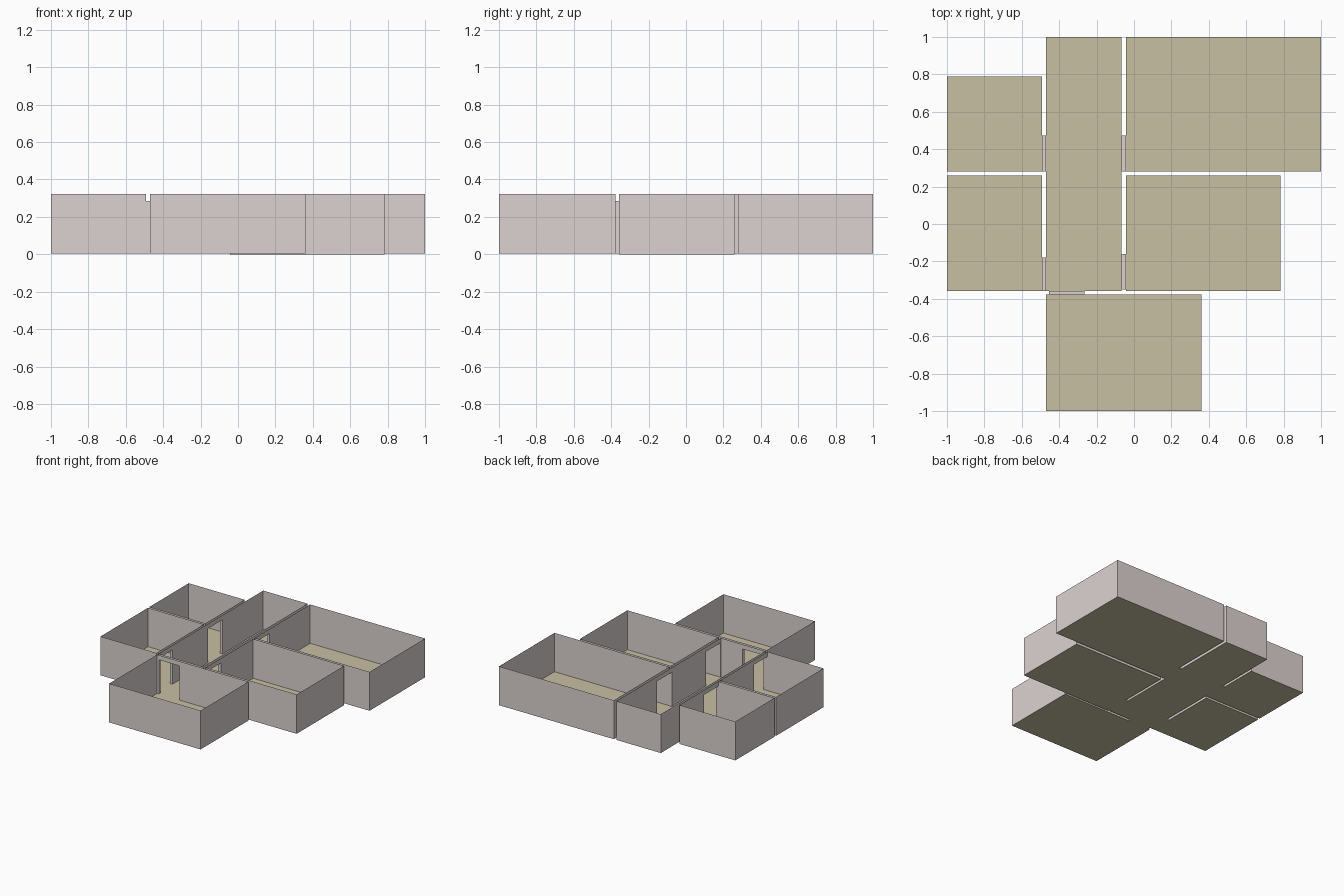
import bpy

if "Cube" in bpy.data.objects:
    bpy.data.objects.remove(bpy.data.objects["Cube"])

TOP, DOOR_TOP, BASE = 0.323, 0.285, 0.004


def material(name, rgb):
    m = bpy.data.materials.new(name)
    m.diffuse_color = (*rgb, 1)
    m.use_nodes = True
    m.node_tree.nodes["Principled BSDF"].inputs["Base Color"].default_value = m.diffuse_color
    return m


WALL = material("wall_paint", (0.72, 0.65, 0.64))
FLOOR = material("floor_finish", (0.58, 0.53, 0.37))


def add_mesh(name, quads, mat):
    me = bpy.data.meshes.new(name)
    verts = [v for q in quads for v in q]
    me.from_pydata(verts, [], [range(i, i + 4) for i in range(0, len(verts), 4)])
    me.materials.append(mat)
    ob = bpy.data.objects.new(name, me)
    bpy.context.collection.objects.link(ob)


def upright(p, q, z0, z1):
    return [(*p, z0), (*q, z0), (*q, z1), (*p, z1)]


def flat(x0, x1, y0, y1, z):
    return [(x0, y0, z), (x1, y0, z), (x1, y1, z), (x0, y1, z)]


def wall(axis, at, a, b, base, doors):
    """Thin wall on a line of constant axis, split around its door openings."""
    pt = (lambda t: (at, t)) if axis == "x" else (lambda t: (t, at))
    quads, pos = [], a
    for d0, d1 in sorted(doors):
        if d0 > pos:
            quads.append(upright(pt(pos), pt(d0), base, TOP))
        quads.append(upright(pt(d0), pt(d1), DOOR_TOP, TOP))
        pos = d1
    quads.append(upright(pt(pos), pt(b), base, TOP))
    return quads


def room(name, x0, x1, y0, y1, base=BASE, doors=None):
    doors = doors or {}
    sides = {"left": ("x", x0, y0, y1), "right": ("x", x1, y0, y1),
             "front": ("y", y0, x0, x1), "back": ("y", y1, x0, x1)}
    quads = []
    for side, spec in sides.items():
        quads += wall(*spec, base, doors.get(side, []))
    add_mesh(name + "_walls", quads, WALL)
    add_mesh(name + "_floor", [flat(x0, x1, y0, y1, base)], FLOOR)


def doorway(name, x0, x1, y0, y1, along):
    """Lined passage bridging the gap between two rooms."""
    if along == "x":
        jambs = [upright((x0, y), (x1, y), BASE, DOOR_TOP) for y in (y0, y1)]
    else:
        jambs = [upright((x, y0), (x, y1), BASE, DOOR_TOP) for x in (x0, x1)]
    add_mesh(name + "_lining", jambs + [flat(x0, x1, y0, y1, DOOR_TOP)], WALL)
    add_mesh(name + "_threshold", [flat(x0, x1, y0, y1, BASE)], FLOOR)


# Door spans along the shared walls
NW = NE = (0.282, 0.472)
SW = (-0.357, -0.18)
SE = (-0.35, -0.16)
S = (-0.455, -0.265)
# Wall lines: left rooms, hall sides, right rooms, rear of front room
XL, H0, H1, XR, YS, YF = -0.492, -0.471, -0.068, -0.044, -0.357, -0.378

# Rooms
room("hallway", H0, H1, YS, 1, doors={"left": [NW, SW], "right": [NE, SE], "front": [S]})
room("small_back_room", -1, XL, 0.28, 0.788, doors={"right": [NW]})
room("left_room", -1, XL, YS, 0.259, doors={"right": [SW]})
room("large_back_room", XR, 1, 0.28, 1, doors={"left": [NE]})
room("right_room", XR, 0.783, YS, 0.259, base=0, doors={"left": [SE]})
room("front_room", H0, 0.36, -1, YF, doors={"back": [S]})

# Doorways
doorway("small_back_door", XL, H0, *NW, "x")
doorway("left_door", XL, H0, *SW, "x")
doorway("large_back_door", H1, XR, *NE, "x")
doorway("right_door", H1, XR, *SE, "x")
doorway("front_door", *S, YF, YS, "y")
